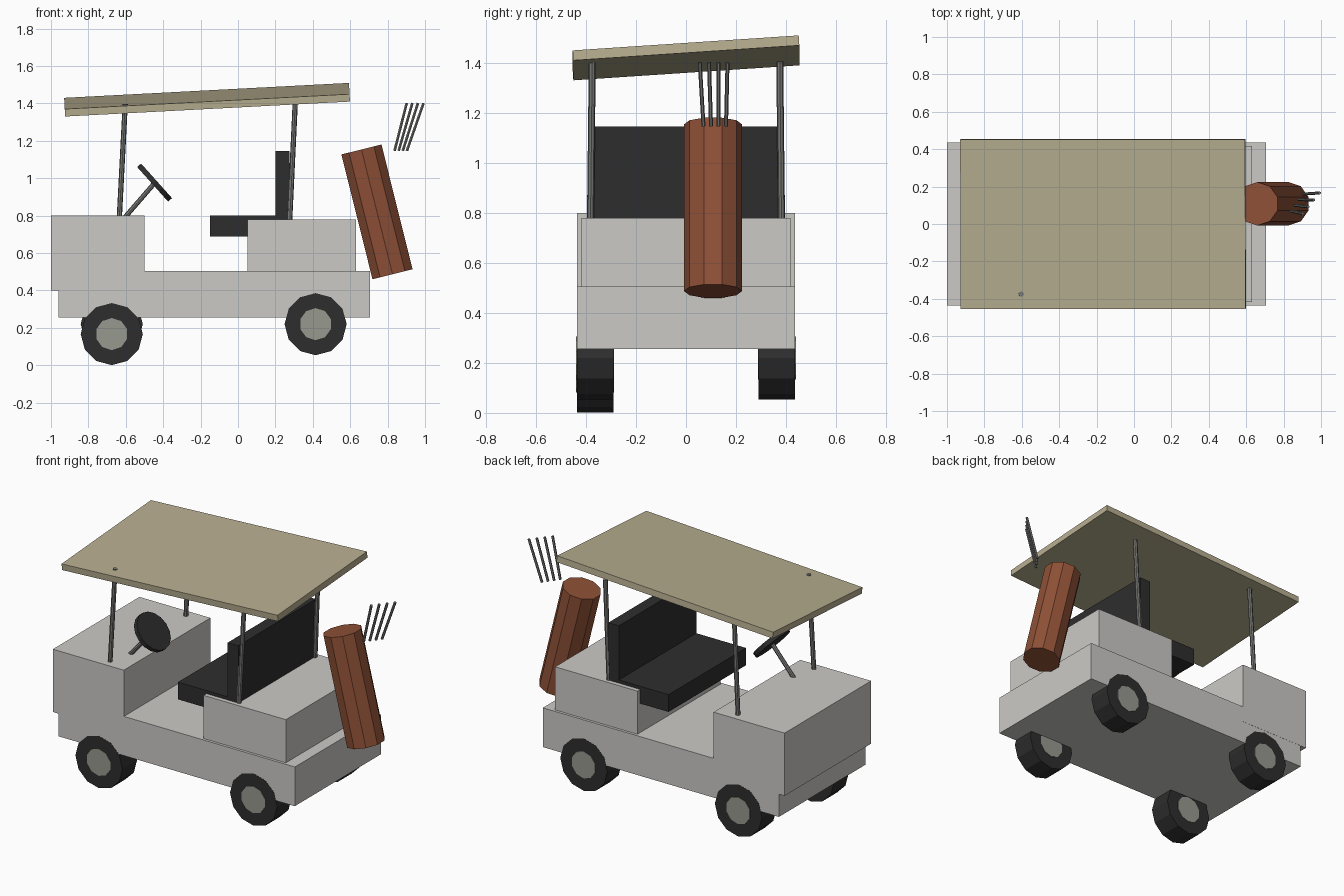
import bpy, math
from mathutils import Vector

if "Cube" in bpy.data.objects:
    bpy.data.objects.remove(bpy.data.objects["Cube"])


def mat(name, rgb):
    m = bpy.data.materials.new(name)
    m.diffuse_color = (*rgb, 1)
    m.use_nodes = True
    m.node_tree.nodes["Principled BSDF"].inputs["Base Color"].default_value = m.diffuse_color
    return m


BODY = mat("pale_grey", (0.60, 0.59, 0.565))
ROOF = mat("khaki", (0.48, 0.425, 0.28))
DARK = mat("black_vinyl", (0.027, 0.027, 0.027))
METAL = mat("steel", (0.19, 0.195, 0.185))
HUB = mat("hub_grey", (0.31, 0.32, 0.275))
LEATHER = mat("brown_leather", (0.27, 0.08, 0.037))


def box(name, m, lo, hi, rot=(0, 0, 0)):
    lo, hi = Vector(lo), Vector(hi)
    bpy.ops.mesh.primitive_cube_add(size=1, location=(lo + hi) / 2)
    o = bpy.context.object
    o.name = name
    o.scale = hi - lo
    o.rotation_euler = rot
    o.data.materials.append(m)
    return o


def rod(name, m, a, b, r, sides=8):
    a, b = Vector(a), Vector(b)
    d = b - a
    bpy.ops.mesh.primitive_cylinder_add(vertices=sides, radius=r, depth=d.length,
                                        location=(a + b) / 2)
    o = bpy.context.object
    o.name = name
    o.rotation_mode = 'QUATERNION'
    o.rotation_quaternion = Vector((0, 0, 1)).rotation_difference(d)
    o.data.materials.append(m)
    return o


# body
box("chassis", BODY, (-0.96, -0.435, 0.255), (0.705, 0.435, 0.505))
box("front_cowl", BODY, (-1.0, -0.436, 0.40), (-0.5, 0.436, 0.80))
box("rear_box", BODY, (0.05, -0.418, 0.50), (0.63, 0.418, 0.78))

# seat
box("seat_cushion", DARK, (-0.15, -0.39, 0.69), (0.21, 0.39, 0.80))
box("seat_back", DARK, (0.20, -0.39, 0.70), (0.275, 0.39, 1.145))

# tilted roof
box("roof", ROOF, (-0.928, -0.453, 1.40), (0.597, 0.453, 1.44),
    (math.radians(3.8), math.radians(-3.0), 0))

# roof posts
for side, s in (("near", -1), ("far", 1)):
    rod("front_post_" + side, METAL, (-0.635, s * 0.382, 0.78), (-0.603, s * 0.375, 1.397), 0.014)
    rod("rear_post_" + side, METAL, (0.276, s * 0.382, 0.77), (0.306, s * 0.375, 1.405), 0.014)

# steering
rod("steering_column", METAL, (-0.61, -0.225, 0.785), (-0.45, -0.225, 0.97), 0.013)
c, ax = Vector((-0.446, -0.225, 0.977)), Vector((0.745, 0, 0.667)) * 0.014
rod("steering_wheel", DARK, c - ax, c + ax, 0.124, 16)

# wheels: the near front one sits lower
for name, x, z, s in (("front_near", -0.675, 0.167, -1), ("front_far", -0.675, 0.22, 1),
                      ("rear_near", 0.415, 0.22, -1), ("rear_far", 0.415, 0.22, 1)):
    rod("tire_" + name, DARK, (x, s * 0.29, z), (x, s * 0.436, z), 0.166, 12)
    rod("hub_" + name, HUB, (x, s * 0.287, z), (x, s * 0.439, z), 0.086, 10)

# leaning bag and loose club shafts
rod("bag", LEATHER, (0.826, 0.108, 0.487), (0.66, 0.108, 1.154), 0.116, 10)
for i in range(4):
    rod("club_shaft_%d" % (i + 1), METAL,
        (0.837 + 0.022 * i, 0.07 + 0.03 * i, 1.147),
        (0.902 + 0.03 * i, 0.055 + 0.037 * i, 1.402), 0.008, 6)
